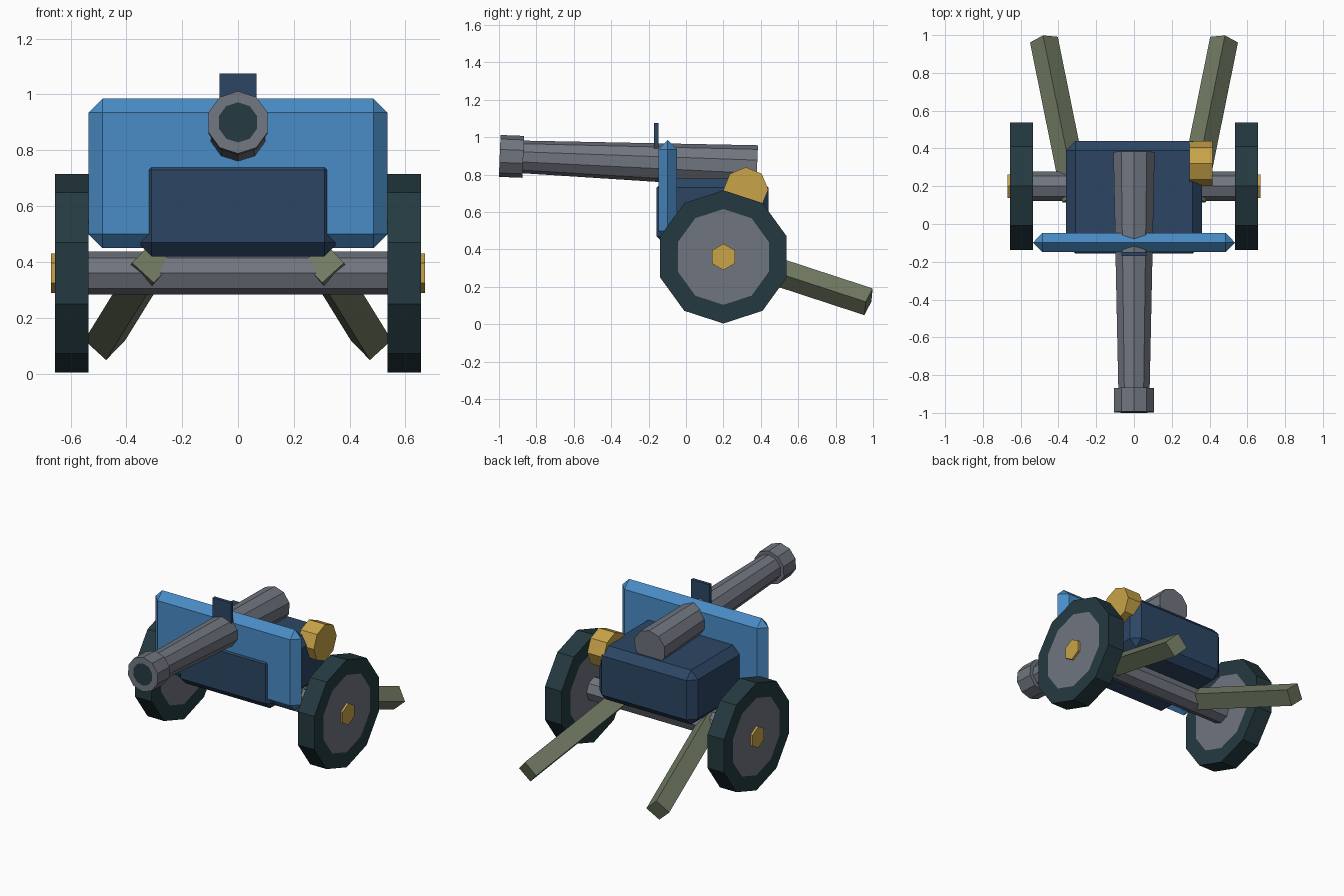
import bpy
import bmesh
from mathutils import Matrix, Vector

cube = bpy.data.objects.get("Cube")
if cube:
    bpy.data.objects.remove(cube, do_unlink=True)


def material(name, code):
    """Flat colour from an sRGB hex code, stored as linear values."""
    srgb = [c / 255 for c in bytes.fromhex(code)]
    colour = [((c + 0.055) / 1.055) ** 2.4 for c in srgb] + [1]
    mat = bpy.data.materials.new(name)
    mat.use_nodes = True
    mat.diffuse_color = colour
    mat.node_tree.nodes["Principled BSDF"].inputs["Base Color"].default_value = colour
    return mat


BLUE = material("shield blue", "4A8CC6")
NAVY = material("navy", "2C4664")
TYRE = material("dark teal", "243A40")
GREY = material("steel grey", "70757F")
OLIVE = material("olive", "707A62")
GOLD = material("gold", "C8A348")


def finish(bm, name, mats):
    mesh = bpy.data.meshes.new(name)
    bm.to_mesh(mesh)
    bm.free()
    for mat in mats:
        mesh.materials.append(mat)
    obj = bpy.data.objects.new(name, mesh)
    bpy.context.collection.objects.link(obj)
    return obj


def rod(name, start, end, r1, r2, sides, mats, inset=0, both_caps=False):
    """Prism from start to end with one corner up; caps may get an inset colour."""
    start, end = Vector(start), Vector(end)
    z = (end - start).normalized()
    x = Vector((0, 0, 1)).cross(z).normalized()
    y = z.cross(x)
    bm = bmesh.new()
    bmesh.ops.create_cone(bm, cap_ends=True, segments=sides, radius1=r1,
                          radius2=r2, depth=(end - start).length)
    if inset:
        caps = [f for f in bm.faces
                if f.normal.z > 0.9 or (both_caps and f.normal.z < -0.9)]
        bmesh.ops.inset_individual(bm, faces=caps, thickness=inset)
        for f in caps:
            f.material_index = 1
    frame = Matrix((x, y, z)).transposed().to_4x4()
    bm.transform(Matrix.Translation((start + end) / 2) @ frame)
    return finish(bm, name, mats)


def box(name, low, high, mat, bevel=0):
    low, high = Vector(low), Vector(high)
    bm = bmesh.new()
    bmesh.ops.create_cube(bm, size=1)
    bm.transform(Matrix.Translation((low + high) / 2)
                 @ Matrix.Diagonal(high - low).to_4x4())
    if bevel:
        bmesh.ops.bevel(bm, geom=bm.edges[:], offset=bevel, segments=1,
                        affect='EDGES')
        bmesh.ops.remove_doubles(bm, verts=bm.verts[:], dist=0.001)
    return finish(bm, name, [mat])


# Carriage body, shield and sight
box("carriage_body", (-0.36, -0.157, 0.42), (0.36, 0.44, 0.78), NAVY, 0.05)
box("shield", (-0.535, -0.148, 0.45), (0.535, -0.048, 0.985), BLUE, 0.0495)
box("sight_plate", (-0.067, -0.17, 0.93), (0.067, -0.148, 1.075), NAVY)

# Barrel tapering towards a thicker muzzle with a dark bore
rod("barrel", (0, 0.38, 0.842), (0, -0.88, 0.895), 0.115, 0.087, 10, [GREY])
rod("muzzle", (0, -0.87, 0.895), (0, -0.996, 0.9), 0.112, 0.112, 10,
    [GREY, TYRE], inset=0.04)

# Axle and side drum
rod("axle", (-0.6, 0.2, 0.36), (0.6, 0.2, 0.36), 0.077, 0.077, 8, [GREY])
rod("side_drum", (0.295, 0.32, 0.72), (0.415, 0.32, 0.72), 0.12, 0.12, 8, [GOLD])

# Wheels, hub caps and trail legs on both sides
for side, s in (("left", 1), ("right", -1)):
    rod(side + "_wheel", (s * 0.535, 0.2, 0.36), (s * 0.656, 0.2, 0.36),
        0.356, 0.356, 10, [TYRE, GREY], inset=0.1, both_caps=True)
    rod(side + "_hub_cap", (s * 0.6, 0.2, 0.36), (s * 0.67, 0.2, 0.36),
        0.071, 0.071, 6, [GOLD])
    rod(side + "_trail_leg", (s * 0.306, 0.13, 0.397), (s * 0.477, 0.976, 0.12),
        0.075, 0.075, 4, [OLIVE])
